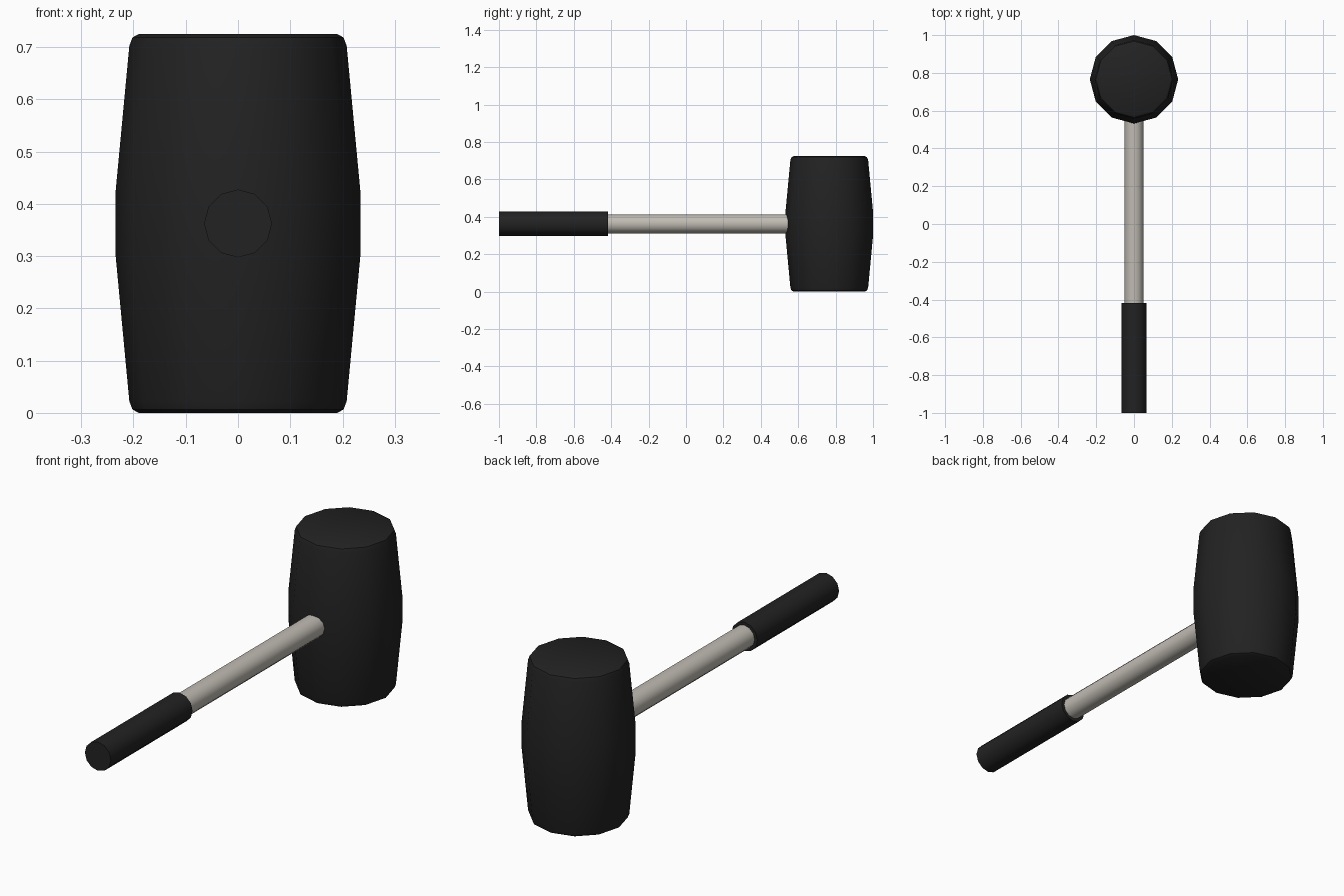
import bpy, bmesh, math
from mathutils import Matrix, Vector

if "Cube" in bpy.data.objects:
    bpy.data.objects.remove(bpy.data.objects["Cube"])

SIDES = 12
MID_Z = 0.3625
HEAD_Y = 0.766


def material(name, rgb):
    m = bpy.data.materials.new(name)
    m.diffuse_color = (*rgb, 1)
    m.use_nodes = True
    m.node_tree.nodes["Principled BSDF"].inputs["Base Color"].default_value = m.diffuse_color
    return m


def lathe(name, profile, matrix, mat, angle):
    """Capped solid from (radius, height) rings around local z."""
    bm = bmesh.new()
    rings = []
    for r, h in profile:
        rings.append([bm.verts.new(matrix @ Vector((
            r * math.cos(2 * math.pi * i / SIDES),
            r * math.sin(2 * math.pi * i / SIDES), h))) for i in range(SIDES)])
    for a, b in zip(rings, rings[1:]):
        for i in range(SIDES):
            j = (i + 1) % SIDES
            bm.faces.new((a[i], a[j], b[j], b[i]))
    bm.faces.new(rings[0][::-1])
    bm.faces.new(rings[-1])
    bmesh.ops.recalc_face_normals(bm, faces=bm.faces)
    mesh = bpy.data.meshes.new(name)
    bm.to_mesh(mesh)
    bm.free()
    mesh.materials.append(mat)
    ob = bpy.data.objects.new(name, mesh)
    bpy.context.collection.objects.link(ob)
    bpy.ops.object.select_all(action='DESELECT')
    ob.select_set(True)
    bpy.context.view_layer.objects.active = ob
    bpy.ops.object.shade_smooth_by_angle(angle=math.radians(angle))
    return ob


rubber = material("black_rubber", (0.016, 0.016, 0.016))
metal = material("pale_metal", (0.53, 0.50, 0.45))

# Barrel-shaped head with rounded rims, mirrored about its middle
half = [(0.190, 0.3625), (0.202, 0.356), (0.208, 0.340), (0.234, 0.064)]
profile = [(r, -h) for r, h in half] + [(r, h) for r, h in reversed(half)]
lathe("mallet_head", profile, Matrix.Translation((0, HEAD_Y, MID_Z)), rubber, 40)

# Handle parts lie along y
along_y = Matrix.Translation((0, 0, MID_Z)) @ Matrix.Rotation(-math.pi / 2, 4, 'X')
lathe("shaft", [(0.051, -0.45), (0.051, 0.60)], along_y, metal, 40)
lathe("grip", [(0.065, -1.0), (0.065, -0.417)], along_y, rubber, 40)
